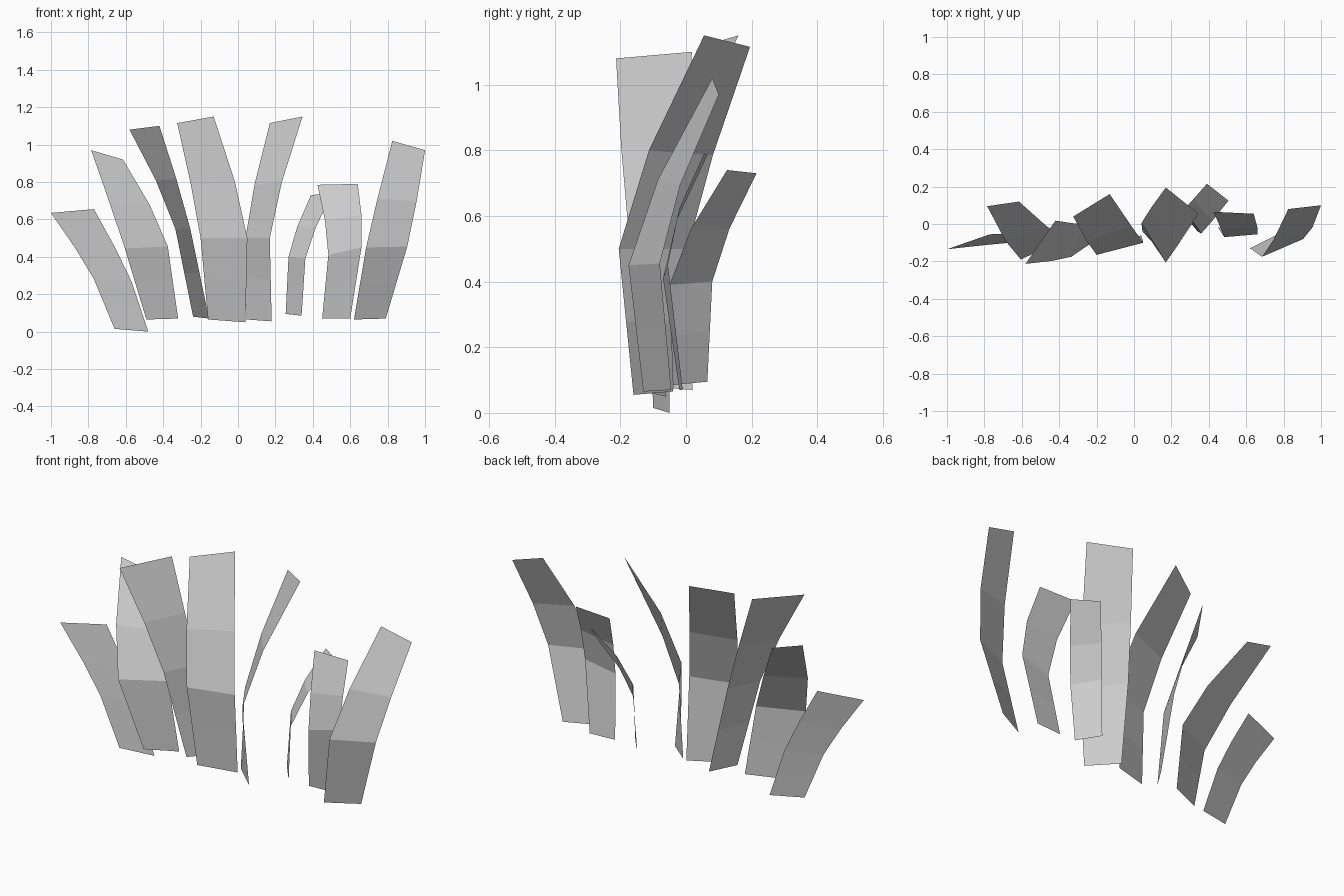
import bpy
from mathutils import Vector


def blade(name, left, right):
    """Flat-faced leaf strip; each edge is given as base, bend and tip."""
    def edge(points):
        base, bend, tip = [Vector(p) for p in points]
        lower = (base + bend) / 2
        upper = -0.125 * base + 0.75 * bend + 0.375 * tip
        return [base, lower, bend, upper, tip]

    verts = [p for pair in zip(edge(left), edge(right)) for p in pair]
    faces = [(i, i + 1, i + 3, i + 2) for i in range(0, len(verts) - 2, 2)]
    mesh = bpy.data.meshes.new(name)
    mesh.from_pydata(verts, [], faces)
    obj = bpy.data.objects.new(name, mesh)
    bpy.context.collection.objects.link(obj)


# Blades leaning to the left
blade("blade_far_left",
      [(-.66, -.10, .015), (-.77, -.11, .28), (-1, -.135, .635)],
      [(-.48, -.05, 0), (-.57, -.05, .27), (-.77, -.055, .655)])
blade("blade_left",
      [(-.49, -.13, .065), (-.605, -.19, .445), (-.785, .095, .97)],
      [(-.32, -.06, .07), (-.375, -.08, .455), (-.615, .12, .92)])
blade("blade_twisted_left",
      [(-.24, -.11, .08), (-.335, -.175, .55), (-.58, -.213, 1.08)],
      [(-.155, .02, .07), (-.255, 0, .55), (-.42, .018, 1.10)])
blade("blade_centre_left",
      [(-.16, -.13, .065), (-.2, -.165, .5), (-.325, .04, 1.115)],
      [(.04, -.06, .05), (.05, -.10, .5), (-.13, .16, 1.15)])

# Blades leaning to the right
blade("blade_centre_right",
      [(.045, -.04, .065), (.04, .005, .5), (.17, .195, 1.115)],
      [(.18, -.16, .055), (.17, -.205, .5), (.345, .055, 1.15)])
blade("blade_short",
      [(.255, .065, .095), (.27, .08, .4), (.39, .215, .73)],
      [(.34, -.04, .085), (.36, -.05, .39), (.505, .125, .74)])
blade("blade_right",
      [(.45, -.02, .07), (.483, -.07, .41), (.425, .065, .785)],
      [(.60, -.01, .07), (.66, -.055, .45), (.64, .055, .79)])
blade("blade_far_right",
      [(.62, -.13, .065), (.685, -.175, .45), (.825, .08, 1.02)],
      [(.79, -.045, .07), (.905, -.08, .455), (1, .1, .97)])
